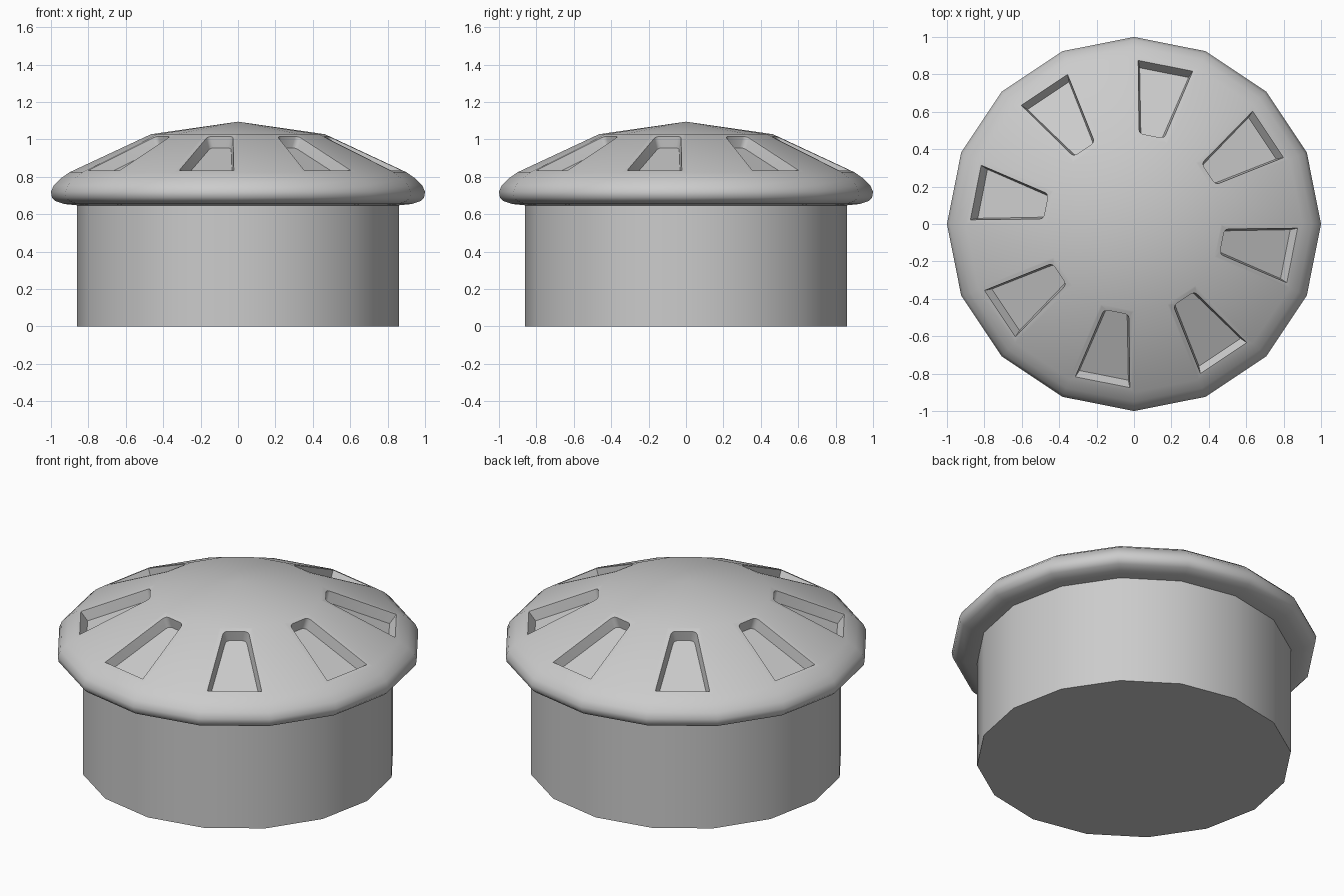
import bpy, bmesh
from math import cos, sin, pi, radians

SIDES = 16

cube = bpy.data.objects.get("Cube")
if cube:
    bpy.data.objects.remove(cube, do_unlink=True)

grey = bpy.data.materials.new("plain_grey")
grey.use_nodes = True
grey.diffuse_color = (0.6, 0.6, 0.6, 1)
grey.node_tree.nodes["Principled BSDF"].inputs["Base Color"].default_value = (0.6, 0.6, 0.6, 1)


def lathe(profile):
    """Spin (radius, height) points, bottom to top, and close both ends."""
    bm = bmesh.new()
    rings = [[bm.verts.new((r * cos(2 * pi * i / SIDES), r * sin(2 * pi * i / SIDES), z))
              for i in range(SIDES)] for r, z in profile]
    bands = []
    for low, high in zip(rings, rings[1:]):
        bands.append([bm.faces.new((low[i], low[(i + 1) % SIDES], high[(i + 1) % SIDES], high[i]))
                      for i in range(SIDES)])
    bm.faces.new(rings[0][::-1])
    return bm, rings, bands


def finish(bm, name):
    bm.normal_update()
    mesh = bpy.data.meshes.new(name)
    bm.to_mesh(mesh)
    bm.free()
    obj = bpy.data.objects.new(name, mesh)
    bpy.context.collection.objects.link(obj)
    mesh.materials.append(grey)
    bpy.ops.object.select_all(action="DESELECT")
    obj.select_set(True)
    bpy.context.view_layer.objects.active = obj
    bpy.ops.object.shade_smooth_by_angle(angle=radians(40))


# Cylindrical base
bm, rings, bands = lathe([(0.86, 0), (0.86, 0.66)])
bm.faces.new(rings[-1])
finish(bm, "base_drum")

# Domed cap with a rounded rim
bm, rings, bands = lathe([(0.86, 0.648), (0.93, 0.655), (0.975, 0.67), (0.995, 0.69),
                          (1.0, 0.72), (0.985, 0.755), (0.95, 0.79), (0.9, 0.825),
                          (0.465, 1.028)])
apex = bm.verts.new((0, 0, 1.095))
for i in range(SIDES):
    bm.faces.new((rings[-1][i], rings[-1][(i + 1) % SIDES], apex))
bm.normal_update()

# Tapered pockets sunk into every other panel of the dome
corner_edges = []
for panel in bands[-1][1::2]:
    bmesh.ops.inset_individual(bm, faces=[panel], thickness=0.035)
    bmesh.ops.inset_individual(bm, faces=[panel], thickness=0.02, depth=-0.06)
    inner = sorted(panel.verts, key=lambda v: v.co.xy.length)[:2]
    corner_edges += [e for v in inner for e in v.link_edges if panel not in e.link_faces]
bmesh.ops.bevel(bm, geom=corner_edges, offset=0.022, segments=3, profile=0.5, affect="EDGES")
finish(bm, "domed_cap")
